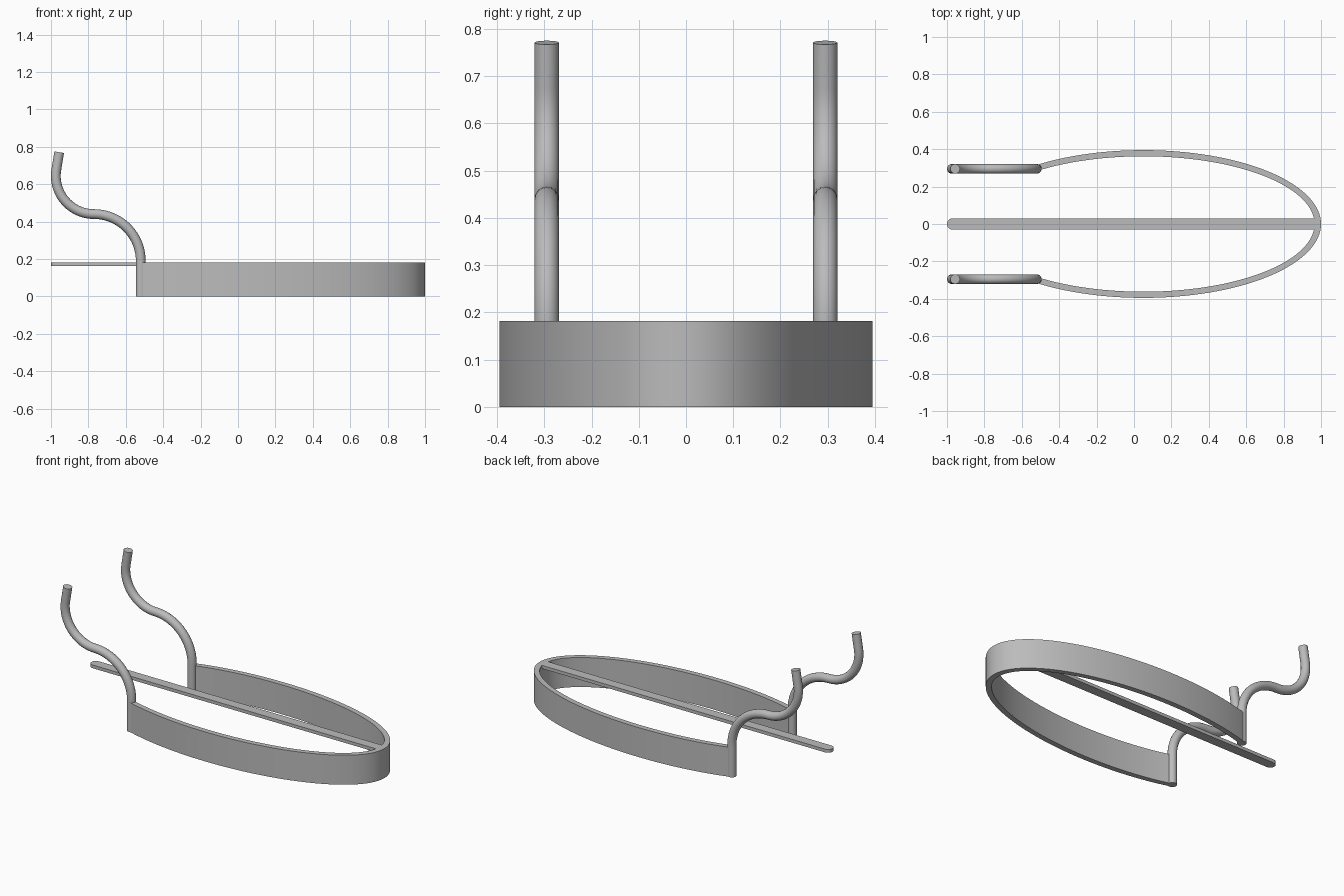
import bpy
import bmesh
from math import cos, sin, pi, acos, radians

cube = bpy.data.objects.get("Cube")
if cube:
    bpy.data.objects.remove(cube, do_unlink=True)

grey = bpy.data.materials.new("plain grey")
grey.use_nodes = True
colour = (0.5, 0.5, 0.5, 1)
grey.diffuse_color = colour
grey.node_tree.nodes["Principled BSDF"].inputs["Base Color"].default_value = colour

RIM_HEIGHT = 0.182
TUBE = 0.026
POST_X, POST_Y = -0.52, 0.295


def activate(obj):
    bpy.ops.object.select_all(action="DESELECT")
    obj.select_set(True)
    bpy.context.view_layer.objects.active = obj


def smooth(obj):
    activate(obj)
    bpy.ops.object.shade_smooth_by_angle(angle=radians(35))


def extruded(name, outline_quads, bottom, top):
    """Raise a flat strip of quads or polygons into a solid."""
    bm = bmesh.new()
    for poly in outline_quads:
        bm.faces.new([bm.verts.new((x, y, bottom)) for x, y in poly])
    bmesh.ops.remove_doubles(bm, verts=bm.verts, dist=1e-5)
    result = bmesh.ops.extrude_face_region(bm, geom=bm.faces[:], use_keep_orig=True)
    for v in result["geom"]:
        if isinstance(v, bmesh.types.BMVert):
            v.co.z = top
    bmesh.ops.recalc_face_normals(bm, faces=bm.faces)
    mesh = bpy.data.meshes.new(name)
    bm.to_mesh(mesh)
    bm.free()
    mesh.materials.append(grey)
    obj = bpy.data.objects.new(name, mesh)
    bpy.context.collection.objects.link(obj)
    smooth(obj)
    return obj


def ellipse(a, b, t):
    return 0.05 + a * cos(t), b * sin(t)


# Open elliptical band, ending at the two posts
end = acos(-0.6)
steps = 96
angles = [-end + 2 * end * i / steps for i in range(steps + 1)]
quads = [[ellipse(0.95, 0.395, t), ellipse(0.95, 0.395, u),
          ellipse(0.915, 0.362, u), ellipse(0.915, 0.362, t)]
         for t, u in zip(angles, angles[1:])]
extruded("elliptical_band", quads, 0, RIM_HEIGHT)

# Flat centre bar with a rounded free end
half = 0.03
outline = [(0.98, -half), (0.98, half)]
for i in range(17):
    t = pi / 2 + pi * i / 16
    outline.append((-0.97 + half * cos(t), half * sin(t)))
extruded("centre_bar", [outline], 0.162, RIM_HEIGHT)


def arc(cx, cz, r, start, stop, n=24):
    for i in range(n + 1):
        t = radians(start + (stop - start) * i / n)
        yield cx + r * cos(t), cz + r * sin(t)


# Post and S-shaped hook, one on each side
path = [(POST_X, 0), (POST_X, RIM_HEIGHT)]
path += arc(-0.77, 0.19, 0.25, 0, 90)
path += list(arc(-0.77, 0.644, 0.204, 270, 170))[1:]
path.append((-0.956, 0.771))

for side, y in (("left", POST_Y), ("right", -POST_Y)):
    curve = bpy.data.curves.new("hook_path", "CURVE")
    curve.dimensions = "3D"
    curve.bevel_depth = TUBE
    curve.bevel_resolution = 6
    curve.use_fill_caps = True
    spline = curve.splines.new("POLY")
    spline.points.add(len(path) - 1)
    for point, (x, z) in zip(spline.points, path):
        point.co = (x, y, z, 1)
    curve.materials.append(grey)
    hook = bpy.data.objects.new("back_hook" if side == "left" else "front_hook", curve)
    bpy.context.collection.objects.link(hook)
    activate(hook)
    bpy.ops.object.convert(target="MESH")
    smooth(bpy.context.view_layer.objects.active)
